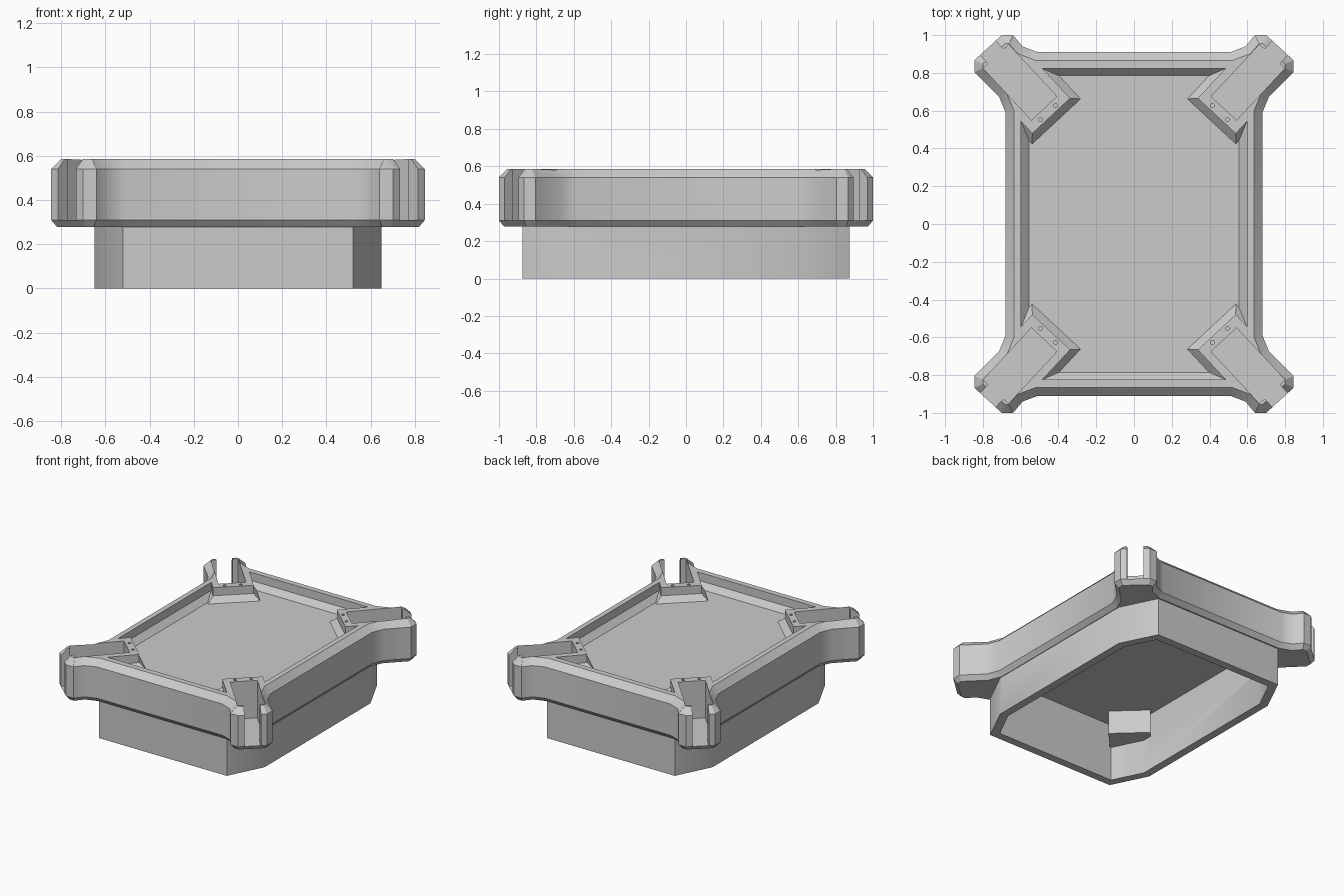
import bpy, bmesh, math
from mathutils import Vector

if "Cube" in bpy.data.objects:
    bpy.data.objects.remove(bpy.data.objects["Cube"])

grey = bpy.data.materials.new("plain_grey")
grey.use_nodes = True
GREY = (0.6, 0.6, 0.6, 1)
grey.diffuse_color = GREY
grey.node_tree.nodes["Principled BSDF"].inputs["Base Color"].default_value = GREY

QUADRANTS = [(1, 1), (-1, 1), (-1, -1), (1, -1)]
ARM_START = Vector((0.411, 0.543))      # inner foot of a corner arm
ALONG = Vector((0.681, 0.732))          # arm direction, towards its tip
ACROSS = Vector((0.732, -0.681))


def full_loop(quarter):
    """Mirror a quarter outline into a closed counter-clockwise loop."""
    loop = []
    for sx, sy in QUADRANTS:
        pts = quarter if sx * sy > 0 else quarter[::-1]
        loop += [Vector((x * sx, y * sy)) for x, y in pts]
    return loop


def inset(loop, dist):
    """Move every side of a loop inwards by dist with mitred corners."""
    out = []
    for i, p in enumerate(loop):
        a = (p - loop[i - 1]).normalized()
        b = (loop[(i + 1) % len(loop)] - p).normalized()
        na, nb = Vector((-a.y, a.x)), Vector((-b.y, b.x))
        out.append(p + (na + nb) * dist / (1 + na.dot(nb)))
    return out


def loft(bm, rings):
    """Closed solid through (loop, height) rings."""
    layers = [[bm.verts.new((p.x, p.y, z)) for p in loop] for loop, z in rings]
    for low, high in zip(layers, layers[1:]):
        for i in range(len(low)):
            j = (i + 1) % len(low)
            bm.faces.new((low[i], low[j], high[j], high[i]))
    bm.faces.new(layers[0][::-1])
    bm.faces.new(layers[-1])


def solid(name, *ring_sets):
    bm = bmesh.new()
    for rings in ring_sets:
        loft(bm, rings)
    bmesh.ops.recalc_face_normals(bm, faces=bm.faces)
    mesh = bpy.data.meshes.new(name)
    bm.to_mesh(mesh)
    bm.free()
    obj = bpy.data.objects.new(name, mesh)
    bpy.context.collection.objects.link(obj)
    mesh.materials.append(grey)
    return obj


def arm_point(d, w):
    return ARM_START + ALONG * d + ACROSS * w


def arm_boxes(d0, d1, half, z0, z1):
    """One box on each corner arm."""
    quad = [arm_point(d, w) for d, w in
            ((d0, -half), (d0, half), (d1, half), (d1, -half))]
    return [[([Vector((p.x * sx, p.y * sy)) for p in quad], z) for z in (z0, z1)]
            for sx, sy in QUADRANTS]


def screw_holes(d, spread, radius, z0, z1):
    holes = []
    for sx, sy in QUADRANTS:
        for w in (-spread, spread):
            c = arm_point(d, w)
            ring = [Vector((c.x * sx + radius * math.cos(k * math.pi / 6),
                            c.y * sy + radius * math.sin(k * math.pi / 6)))
                    for k in range(12)]
            holes.append([(ring, z0), (ring, z1)])
    return holes


def combine(target, tool, operation):
    mod = target.modifiers.new(operation.lower(), "BOOLEAN")
    mod.operation, mod.solver, mod.object = operation, "EXACT", tool
    bpy.context.view_layer.objects.active = target
    bpy.ops.object.modifier_apply(modifier=mod.name)
    bpy.data.objects.remove(tool)


# Upper frame with four flared corner arms and bevelled edges
outline = full_loop([(0.68, 0.59), (0.715, 0.675), (0.845, 0.805), (0.845, 0.867),
                     (0.70, 1.0), (0.64, 1.0), (0.59, 0.94), (0.51, 0.91)])
frame = solid("tray_frame", [(inset(outline, 0.028), 0.277), (outline, 0.31),
                             (outline, 0.54), (inset(outline, 0.045), 0.585)])

# Lower skirt with cut corners
skirt = full_loop([(0.648, 0.615), (0.52, 0.873)])
combine(frame, solid("skirt", [(skirt, 0), (skirt, 0.4)]), "UNION")

# Hollow underside, leaving the blocks that carry the arm pockets
inner = inset(skirt, 0.058)
hollow = solid("hollow", [(inner, -0.1), (inner, 0.422)])
combine(hollow, solid("blocks", *arm_boxes(0.06, 0.45, 0.14, 0.25, 0.6)), "DIFFERENCE")
combine(frame, hollow, "DIFFERENCE")


# Recessed deck: upright walls with a sloping foot, running around the arms
def recess(side_x, side_y, foot, half):
    a, b = arm_point(foot, half), arm_point(foot, -half)
    start = a + ALONG * (side_x - a.x) / ALONG.x
    end = b + ALONG * (side_y - b.y) / ALONG.y
    return full_loop([start, a, b, end])


deck, mouth = recess(0.556, 0.785, 0, 0.175), recess(0.597, 0.823, 0.04, 0.137)
combine(frame, solid("recess", [(deck, 0.485), (mouth, 0.525), (mouth, 0.7)]),
        "DIFFERENCE")

# Pockets in the arms, narrow slots at the tips, and screw holes
combine(frame, solid("pockets", *arm_boxes(0.095, 0.47, 0.092, 0.31, 0.7)), "DIFFERENCE")
combine(frame, solid("slots", *arm_boxes(0.44, 0.7, 0.055, 0.31, 0.7)), "DIFFERENCE")
combine(frame, solid("holes", *screw_holes(0.065, 0.054, 0.011, 0.55, 0.7)), "DIFFERENCE")

# Soft shading on the shallow bends only
bpy.ops.object.select_all(action="DESELECT")
frame.select_set(True)
bpy.context.view_layer.objects.active = frame
bpy.ops.object.shade_smooth_by_angle(angle=math.radians(30))
